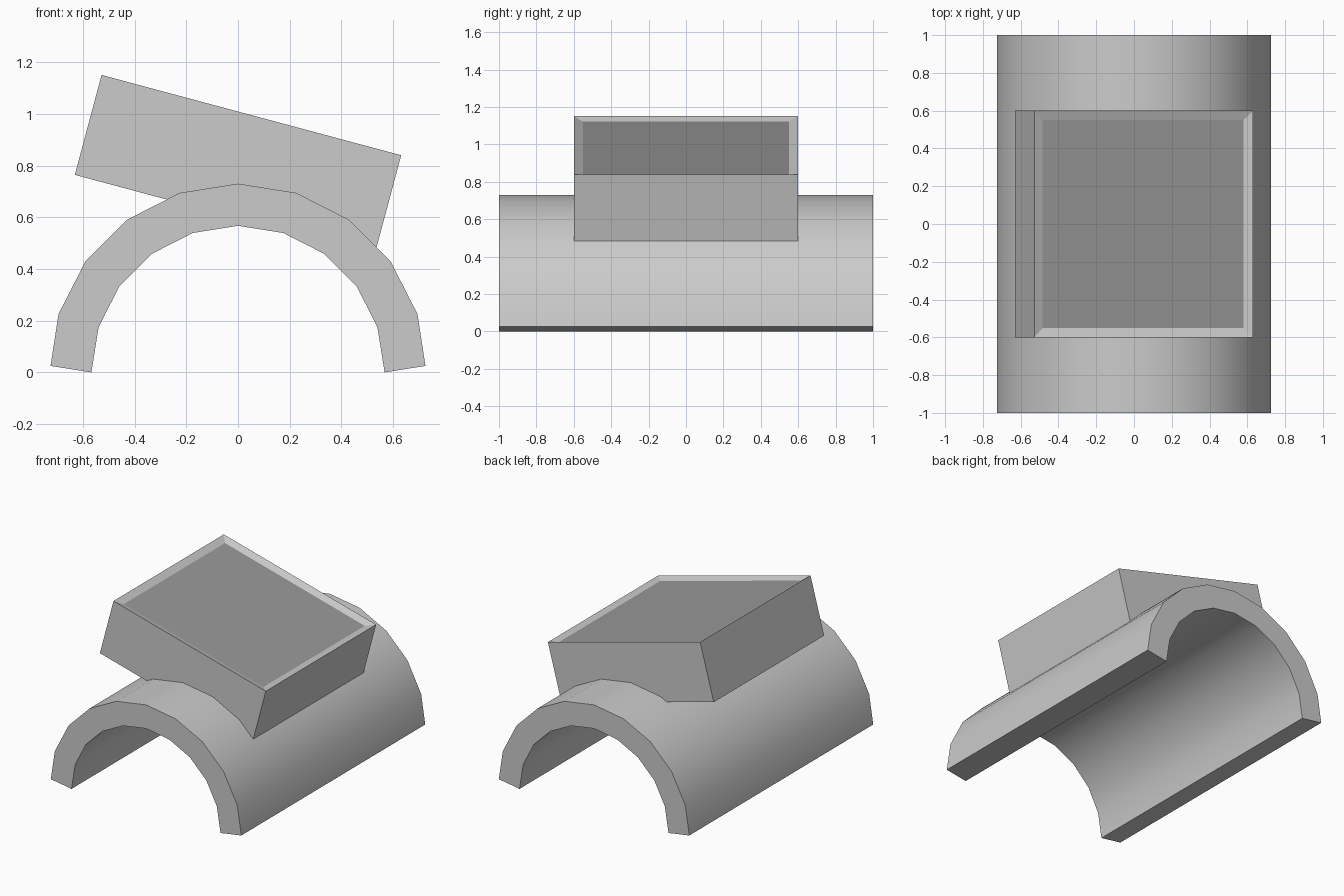
import bpy, bmesh, math
from math import sin, cos, radians
from mathutils import Matrix

cube = bpy.data.objects.get("Cube")
if cube:
    bpy.data.objects.remove(cube, do_unlink=True)


def material(name, value):
    mat = bpy.data.materials.new(name)
    colour = (value, value, value, 1)
    mat.use_nodes = True
    mat.diffuse_color = colour
    mat.node_tree.nodes["Principled BSDF"].inputs["Base Color"].default_value = colour
    return mat


def finish(bm, name, mats):
    bmesh.ops.recalc_face_normals(bm, faces=bm.faces)
    mesh = bpy.data.meshes.new(name)
    bm.to_mesh(mesh)
    bm.free()
    obj = bpy.data.objects.new(name, mesh)
    bpy.context.collection.objects.link(obj)
    for mat in mats:
        mesh.materials.append(mat)
    return obj


light = material("light grey", 0.6)
dark = material("mid grey", 0.32)

# Half-pipe arch: outer and inner arcs, with end faces square to the last segment
INNER, OUTER, WALL, STEPS = 0.567, 0.73, 0.16, 10
angles = [math.pi * i / STEPS for i in range(STEPS + 1)]
inner = [(INNER * cos(a), INNER * sin(a)) for a in angles]
outer = [(OUTER * cos(a), OUTER * sin(a)) for a in angles]
tilt = math.pi / STEPS / 2
end_x, end_z = INNER + WALL * cos(tilt), WALL * sin(tilt)
outer[0], outer[-1] = (end_x, end_z), (-end_x, end_z)

bm = bmesh.new()
rings = [[bm.verts.new((x, y, z)) for x, z in inner + outer[::-1]] for y in (-1, 1)]
n = len(rings[0])
for i in range(n):
    j = (i + 1) % n
    bm.faces.new((rings[0][i], rings[0][j], rings[1][j], rings[1][i]))
for ring in rings:
    for i in range(STEPS):
        bm.faces.new((ring[i], ring[i + 1], ring[n - 2 - i], ring[n - 1 - i]))
arch = finish(bm, "arch", [light])
bpy.context.view_layer.objects.active = arch
arch.select_set(True)
bpy.ops.object.shade_smooth_by_angle(angle=radians(30))
arch.select_set(False)

# Tilted box with a shallow sunken panel and sloping rim on top
bm = bmesh.new()
bmesh.ops.create_cube(bm, size=1, matrix=Matrix.Diagonal((1.2, 1.2, 0.4, 1)))
top = max(bm.faces, key=lambda f: f.calc_center_median().z)
bmesh.ops.inset_region(bm, faces=[top], thickness=0.07, depth=-0.017)
top.material_index = 1
box = finish(bm, "tilted_box", [light, dark])
box.rotation_euler.y = radians(15)
box.location = (0, 0, 0.802)
